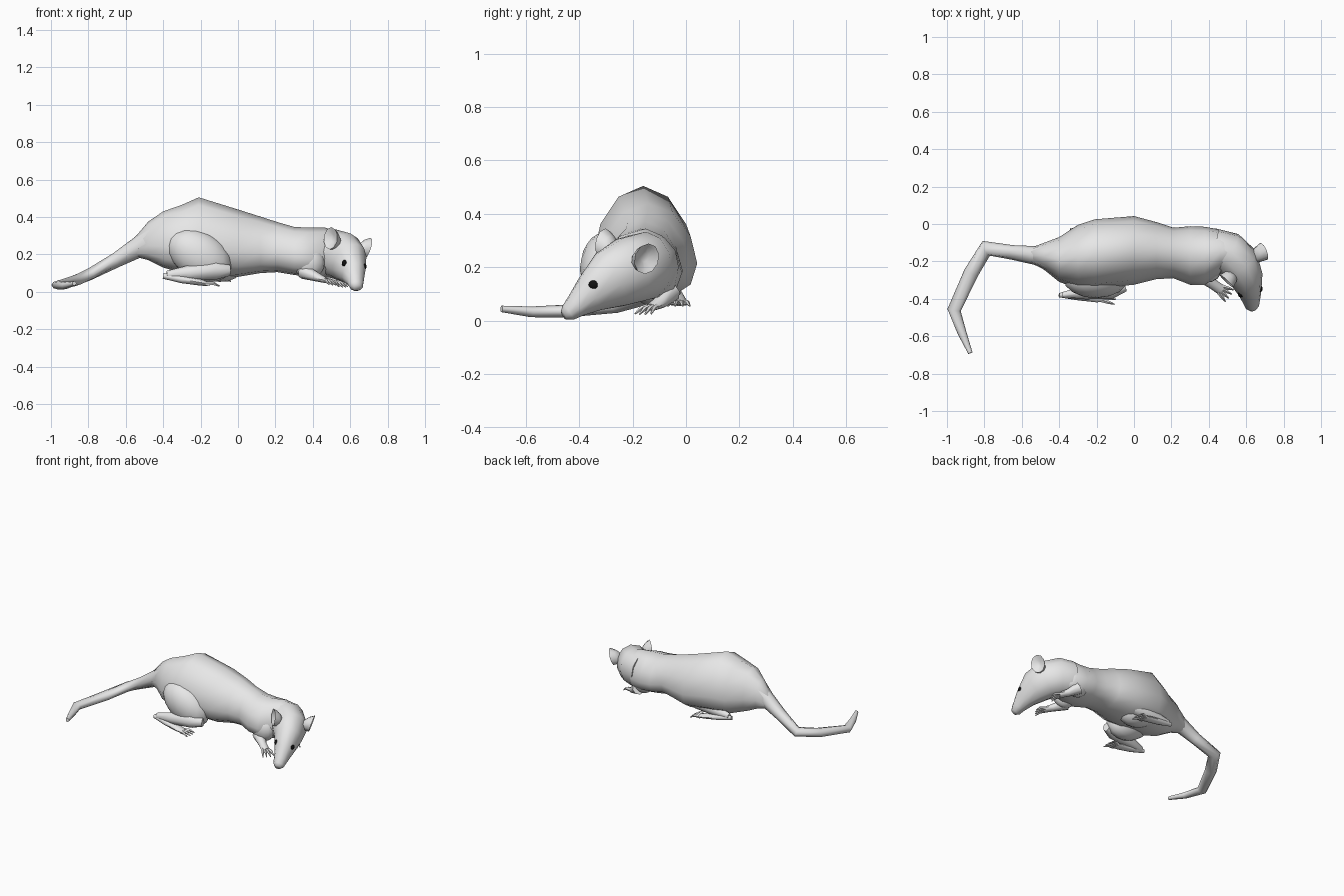
import bpy, bmesh, math
from mathutils import Vector, Matrix


def material(name, rgb):
    m = bpy.data.materials.new(name)
    m.diffuse_color = (*rgb, 1)
    return m


FUR = material("pale grey fur", (0.8, 0.8, 0.8))
BLACK = material("black", (0.005, 0.005, 0.005))


def finish(bm, name, mat=FUR, angle=60):
    bmesh.ops.recalc_face_normals(bm, faces=bm.faces)
    me = bpy.data.meshes.new(name)
    bm.to_mesh(me)
    bm.free()
    ob = bpy.data.objects.new(name, me)
    bpy.context.collection.objects.link(ob)
    me.materials.append(mat)
    bpy.ops.object.select_all(action='DESELECT')
    ob.select_set(True)
    bpy.context.view_layer.objects.active = ob
    bpy.ops.object.shade_smooth_by_angle(angle=math.radians(angle))
    return ob


def loft(bm, stations, sides, up=(0, 0, 1), axis=None, sag=0.0):
    """Skin rings (x, y, z, half width, half height) along a path; sag lowers the widest part."""
    pts = [Vector(s[:3]) for s in stations]
    rings = []
    for i, s in enumerate(stations):
        t = Vector(axis) if axis else pts[min(i + 1, len(pts) - 1)] - pts[max(i - 1, 0)]
        t.normalize()
        side = t.cross(Vector(up)).normalized()
        u = side.cross(t)
        ring = []
        for k in range(sides):
            a = math.pi / 2 + k * math.tau / sides
            h = math.sin(a) - sag * math.cos(a) ** 2
            ring.append(bm.verts.new(pts[i] + side * math.cos(a) * s[3] + u * h * s[4]))
        rings.append(ring)
    for a, b in zip(rings, rings[1:]):
        for k in range(sides):
            j = (k + 1) % sides
            bm.faces.new((a[k], a[j], b[j], b[k]))
    bm.faces.new(rings[0])
    bm.faces.new(rings[-1])


def ellipsoid(bm, centre, radii, u=12, v=8, rot=None):
    m = Matrix.Translation(centre) @ (rot or Matrix()) @ Matrix.Diagonal((*radii, 1))
    bmesh.ops.create_uvsphere(bm, u_segments=u, v_segments=v, radius=1, matrix=m)


# Torso: x, y low, y high, z low, z high
bm = bmesh.new()
torso = [(-0.56, -0.20, -0.13, 0.19, 0.28), (-0.48, -0.245, -0.10, 0.17, 0.375),
         (-0.40, -0.31, -0.07, 0.13, 0.43), (-0.30, -0.345, -0.005, 0.10, 0.465),
         (-0.21, -0.345, 0.025, 0.09, 0.505), (0.00, -0.325, 0.042, 0.08, 0.44),
         (0.12, -0.295, 0.01, 0.10, 0.402), (0.21, -0.29, -0.02, 0.105, 0.373),
         (0.30, -0.325, -0.012, 0.09, 0.347), (0.38, -0.325, -0.015, 0.08, 0.343),
         (0.46, -0.27, -0.03, 0.08, 0.345), (0.52, -0.23, -0.07, 0.10, 0.325)]
loft(bm, [(x, (a + b) / 2, (c + d) / 2, (b - a) / 2, (d - c) / 2)
          for x, a, b, c, d in torso], 12, axis=(1, 0, 0), sag=0.25)
finish(bm, "torso")

# Head turned towards the front and rolled
bm = bmesh.new()
loft(bm, [(0.43, -0.14, 0.205, 0.115, 0.125), (0.505, -0.155, 0.205, 0.115, 0.13),
          (0.56, -0.21, 0.19, 0.115, 0.13), (0.595, -0.28, 0.155, 0.092, 0.118),
          (0.618, -0.36, 0.098, 0.063, 0.074), (0.628, -0.412, 0.055, 0.046, 0.045),
          (0.633, -0.441, 0.031, 0.037, 0.033), (0.638, -0.458, 0.022, 0.02, 0.018)],
     12, up=(0.22, 0, 1))
finish(bm, "head")

# Eyes
for side, pos in (("left", (0.570, -0.372, 0.152)), ("right", (0.672, -0.345, 0.135))):
    bm = bmesh.new()
    ellipsoid(bm, pos, (0.016, 0.021, 0.018), 10, 8)
    finish(bm, side + "_eye", BLACK)

# Cupped ears: narrow root, wide rim, sunken middle
for side, pos, normal in (("left", (0.50, -0.30, 0.285), (-0.65, -0.7, 0.1)),
                          ("right", (0.685, -0.15, 0.235), (0.85, 0.35, -0.3))):
    bm = bmesh.new()
    n = Vector(normal).normalized()
    p = Vector(pos)
    root = Vector((0.58, -0.22, 0.21)) - p
    root = root.normalized() * 0.055
    loft(bm, [(*(p + root), 0.028, 0.034), (*(p + root * 0.4 - n * 0.005), 0.042, 0.048),
              (*(p + n * 0.008), 0.05, 0.06), (*(p + n * 0.003), 0.04, 0.048),
              (*(p - n * 0.014), 0.015, 0.02)], 10, axis=n)
    finish(bm, side + "_ear")

# Tail curling round to the front
bm = bmesh.new()
loft(bm, [(-0.44, -0.175, 0.275, 0.08, 0.095), (-0.53, -0.168, 0.24, 0.05, 0.056),
          (-0.65, -0.152, 0.17, 0.039, 0.04), (-0.79, -0.13, 0.095, 0.044, 0.032),
          (-0.87, -0.26, 0.06, 0.04, 0.03), (-0.962, -0.46, 0.036, 0.036, 0.024),
          (-0.92, -0.58, 0.034, 0.024, 0.02), (-0.875, -0.69, 0.045, 0.012, 0.012)], 8)
finish(bm, "tail")


def paw(bm, start, heading, length, width):
    """Four tapering toes fanned around a heading."""
    d = Vector(heading).normalized()
    s = d.cross(Vector((0, 0, 1))).normalized()
    for k in (-1.5, -0.5, 0.5, 1.5):
        a = Vector(start) + s * k * width
        e = d + s * k * 0.22
        reach = length * (1 - 0.08 * abs(k))
        mid = a + e * reach * 0.55 + Vector((0, 0, 0.006))
        tip = a + e * reach - Vector((0, 0, 0.006))
        loft(bm, [(*a, 0.012, 0.012), (*mid, 0.009, 0.009), (*tip, 0.003, 0.003)], 5)


# Hind legs: thigh, shin folded back, long foot forward
for side, dx, y, out, dz in (("near", 0, -0.38, -1, 0), ("far", 0.06, -0.035, 1, 0.025)):
    bm = bmesh.new()
    ellipsoid(bm, (-0.205 + dx, y - out * 0.078 - 0.01 * out, 0.195), (0.185, 0.105, 0.125), 16, 10,
              rot=Matrix.Rotation(math.radians(30), 4, 'Y'))
    finish(bm, side + "_thigh")
    bm = bmesh.new()
    loft(bm, [(-0.045 + dx, y - out * 0.045, 0.115 + dz, 0.025, 0.03),
              (-0.12 + dx, y - out * 0.025, 0.115 + dz, 0.045, 0.05),
              (-0.26 + dx, y - out * 0.015, 0.10 + dz, 0.038, 0.042),
              (-0.38 + dx, y, 0.088 + dz, 0.016, 0.024)], 8)
    loft(bm, [(-0.40 + dx, y, 0.085 + dz, 0.012, 0.015),
              (-0.30 + dx, y + out * 0.005, 0.066 + dz, 0.023, 0.02),
              (-0.20 + dx, y + out * 0.008, 0.05 + dz, 0.031, 0.017),
              (-0.16 + dx, y + out * 0.008, 0.042 + dz, 0.028, 0.012)], 8)
    paw(bm, (-0.17 + dx, y + out * 0.008, 0.042 + dz), (1, 0, -0.08), 0.075, 0.013)
    finish(bm, side + "_hind_foot")

# Front legs: upper arm bulge, forearm and paw
for side, shoulder, path in (
        ("near", (0.38, -0.255, 0.155), ((0.35, -0.265, 0.11), (0.42, -0.32, 0.08), (0.47, -0.355, 0.06))),
        ("far", (0.41, -0.095, 0.155), ((0.42, -0.06, 0.11), (0.48, -0.095, 0.07), (0.525, -0.13, 0.05)))):
    bm = bmesh.new()
    ellipsoid(bm, shoulder, (0.085, 0.06, 0.085), 14, 10)
    loft(bm, [(*p, w, h) for p, w, h in zip(path, (0.042, 0.028, 0.028), (0.042, 0.025, 0.014))], 8)
    a, b = Vector(path[1]), Vector(path[2])
    paw(bm, b - (b - a) * 0.15, b - a, 0.07, 0.012)
    finish(bm, side + "_front_leg")
